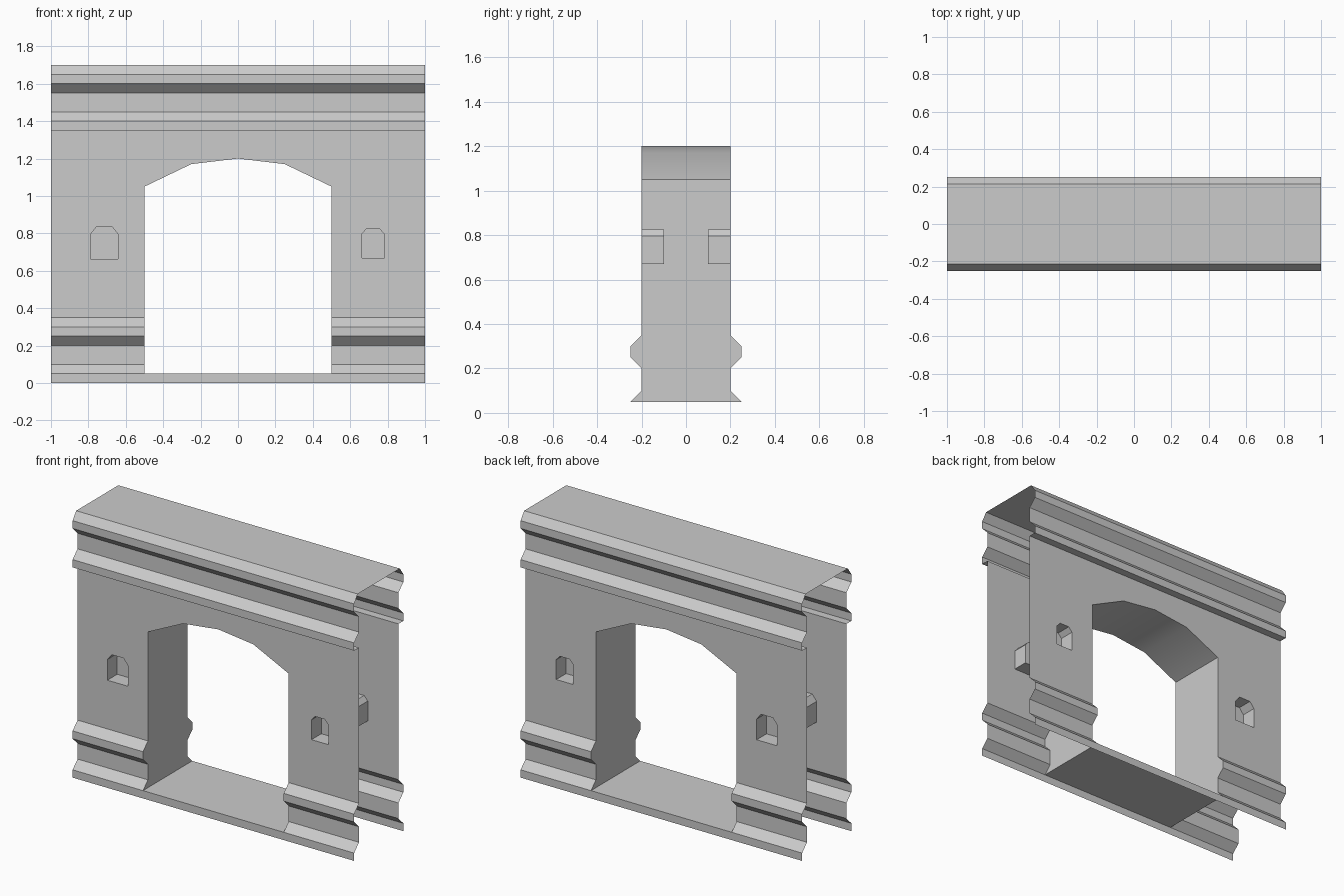
import bpy
import bmesh
from mathutils import Vector

cube = bpy.data.objects.get("Cube")
if cube:
    bpy.data.objects.remove(cube, do_unlink=True)

stone = bpy.data.materials.new("grey_stone")
stone.use_nodes = True
GREY = (0.6, 0.6, 0.6, 1)
stone.diffuse_color = GREY
stone.node_tree.nodes["Principled BSDF"].inputs["Base Color"].default_value = GREY

# Shared (y, z) profiles of the front face, and the arch line in (x, z)
BASE = [(-.25, .05), (-.2, .1), (-.2, .2), (-.25, .25), (-.25, .3), (-.2, .35)]
CORNICE = [(-.2, 1.35), (-.25, 1.35), (-.25, 1.4), (-.2, 1.45), (-.2, 1.55),
           (-.25, 1.6), (-.25, 1.65), (-.214, 1.7)]
ARCH = [(-.5, 1.05), (-.25, 1.17), (0, 1.2), (.25, 1.17), (.5, 1.05)]


def finish(name, bm, mirror=None):
    """Turn a bmesh into an object, optionally mirrored on one axis."""
    mesh = bpy.data.meshes.new(name)
    bm.to_mesh(mesh)
    bm.free()
    mesh.materials.append(stone)
    ob = bpy.data.objects.new(name, mesh)
    bpy.context.collection.objects.link(ob)
    if mirror is not None:
        mod = ob.modifiers.new("Mirror", 'MIRROR')
        mod.use_axis = [i == mirror for i in range(3)]
        mod.use_mirror_merge = False
    return ob


def strip(bm, start, end):
    """Skin a band of quads between two matching point rows."""
    a = [bm.verts.new(p) for p in start]
    b = [bm.verts.new(p) for p in end]
    for i in range(len(a) - 1):
        bm.faces.new((a[i], b[i], b[i + 1], a[i + 1]))


def moulding(name, profile, spans):
    bm = bmesh.new()
    for x0, x1 in spans:
        strip(bm, [(x0, y, z) for y, z in profile], [(x1, y, z) for y, z in profile])
    return finish(name, bm, mirror=1)


def sheet(name, corners, mirror=None):
    bm = bmesh.new()
    bm.faces.new([bm.verts.new(c) for c in corners])
    return finish(name, bm, mirror)


def niche_outline(x, half, bottom, spring, top):
    flat = half * .57
    return [(x - half, bottom), (x + half, bottom), (x + half, spring),
            (x + flat, top), (x - flat, top), (x - half, spring)]


NICHES = {"wide_niche": niche_outline(-.715, .073, .663, .796, .835),
          "narrow_niche": niche_outline(.722, .06, .669, .796, .825)}

# Main wall face with the arch notch and niche holes
bm = bmesh.new()
outline = [(-1, .35), (-.5, .35)] + ARCH + [(.5, .35), (1, .35), (1, 1.35), (-1, 1.35)]
edges = []
for loop in [outline, *NICHES.values()]:
    vs = [bm.verts.new((x, -.2, z)) for x, z in loop]
    edges += [bm.edges.new((v, vs[i - 1])) for i, v in enumerate(vs)]
bmesh.ops.triangle_fill(bm, edges=edges, use_beauty=True, normal=Vector((0, -1, 0)))
bm.normal_update()
for f in bm.faces:
    if f.normal.y > 0:
        f.normal_flip()
finish("wall", bm, mirror=1)

# Recessed niches, with walls and a back panel
for name, loop in NICHES.items():
    bm = bmesh.new()
    ring = loop + loop[:1]
    strip(bm, [(x, -.1, z) for x, z in ring], [(x, -.2, z) for x, z in ring])
    bm.faces.new([bm.verts.new((x, -.1, z)) for x, z in loop])
    finish(name, bm, mirror=1)

# Horizontal mouldings
moulding("plinth_fascia", [(-.25, 0), (-.25, .05)], [(-1, 1)])
moulding("base_moulding", BASE, [(-1, -.5), (.5, 1)])
moulding("cornice", CORNICE, [(-1, 1)])

# Gateway lining: jambs follow the base moulding profile
side = BASE + [(-.2, 1.05)]
jamb = side + [(-y, z) for y, z in reversed(side)]
sheet("jamb", [(-.5, y, z) for y, z in jamb], mirror=0)

bm = bmesh.new()
strip(bm, [(x, -.2, z) for x, z in ARCH], [(x, .2, z) for x, z in ARCH])
bmesh.ops.remove_doubles(bm, verts=bm.verts, dist=.0001)
for f in bm.faces:
    f.smooth = True
    f.normal_update()
    if f.normal.z > 0:
        f.normal_flip()
finish("arch_soffit", bm)

# Floor of the gateway and the flat roof
sheet("threshold", [(-.5, -.25, .05), (.5, -.25, .05), (.5, .25, .05), (-.5, .25, .05)])
sheet("roof", [(-1, -.214, 1.7), (1, -.214, 1.7), (1, .214, 1.7), (-1, .214, 1.7)])
